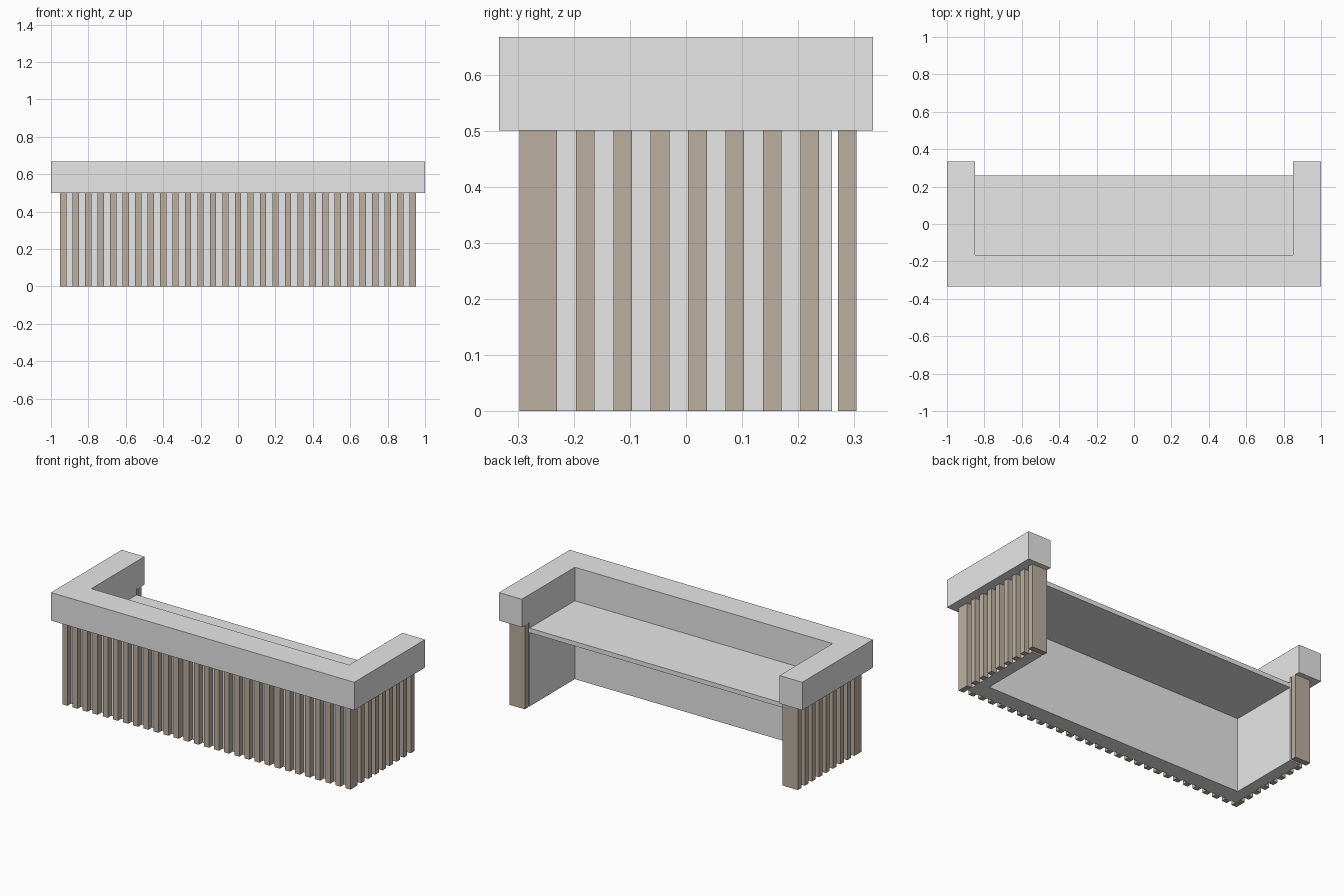
import bpy, bmesh

if "Cube" in bpy.data.objects:
    bpy.data.objects.remove(bpy.data.objects["Cube"])


def material(name, rgb):
    m = bpy.data.materials.new(name)
    m.diffuse_color = (*rgb, 1)
    m.use_nodes = True
    m.node_tree.nodes["Principled BSDF"].inputs["Base Color"].default_value = m.diffuse_color
    return m


grey = material("light_grey", (0.8, 0.8, 0.8))
wood = material("grey_brown_wood", (0.50, 0.43, 0.35))


def finish(bm, name, mat):
    bmesh.ops.recalc_face_normals(bm, faces=bm.faces)
    mesh = bpy.data.meshes.new(name)
    bm.to_mesh(mesh)
    bm.free()
    mesh.materials.append(mat)
    ob = bpy.data.objects.new(name, mesh)
    bpy.context.collection.objects.link(ob)


def prism(name, pts, z0, z1, mat):
    """Extrude a flat outline from z0 up to z1."""
    bm = bmesh.new()
    face = bm.faces.new([bm.verts.new((x, y, z0)) for x, y in pts])
    out = bmesh.ops.extrude_face_region(bm, geom=[face])
    for g in out["geom"]:
        if isinstance(g, bmesh.types.BMVert):
            g.co.z = z1
    finish(bm, name, mat)


def box(name, x0, x1, y0, y1, z0, z1, mat):
    prism(name, [(x0, y0), (x1, y0), (x1, y1), (x0, y1)], z0, z1, mat)


def u_outline(xo, yo, xi, yi, yb):
    """U shape open towards the back."""
    return [(-xo, yo), (xo, yo), (xo, yb), (xi, yb), (xi, yi),
            (-xi, yi), (-xi, yb), (-xo, yb)]


XI, YI = 0.85, -0.167      # inner faces of the counter
XP, YP = 0.917, -0.263     # outer faces of the panels
XS, YS = 0.95, -0.297      # outer faces of the slats
PITCH, W = 0.0667, 0.0333

# Thick counter top and the panels carrying it
prism("counter_top", u_outline(1, -0.333, XI, YI, 0.333), 0.5, 0.667, grey)
prism("counter_panels", u_outline(XP, YP, XI, YI, 0.26), 0, 0.5, grey)

# Inner work shelf
box("inner_shelf", -XI, XI, YI, 0.26, 0.44, 0.467, grey)

# Front slats
for i in range(29):
    x = (i - 14) * PITCH
    box(f"front_slat_{i + 1}", x - W / 2, x + W / 2, YS, YP, 0, 0.5, wood)

# Side slats; the rear one is a full-depth post
for i in range(9):
    y = YP + i * PITCH
    inner = XI if i == 8 else XP
    part = "rear_post" if i == 8 else f"side_slat_{i + 1}"
    box(part + "_right", inner, XS, y, y + W, 0, 0.5, wood)
    box(part + "_left", -XS, -inner, y, y + W, 0, 0.5, wood)
